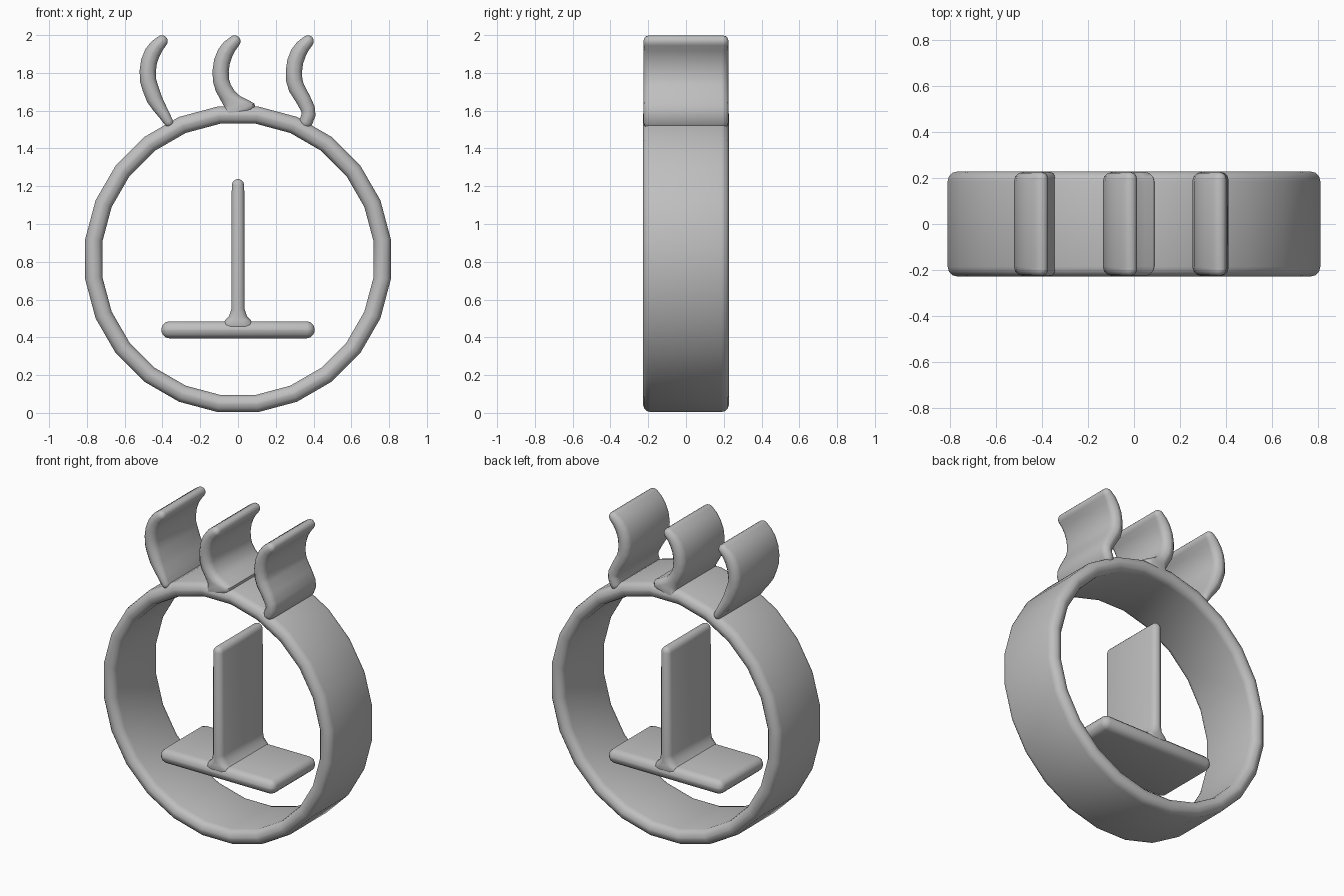
import bpy, bmesh
from math import sin, cos, pi, radians
from mathutils import Vector

cube = bpy.data.objects.get("Cube")
if cube:
    bpy.data.objects.remove(cube, do_unlink=True)

grey = bpy.data.materials.new("plain grey")
grey.use_nodes = True
grey.diffuse_color = (0.52, 0.52, 0.52, 1)
grey.node_tree.nodes["Principled BSDF"].inputs["Base Color"].default_value = grey.diffuse_color

DEPTH = 0.226   # half depth of every band
ROUND = 0.045   # edge rounding


def section(bm, centre, normal, half, depth):
    """Rounded rectangle of vertices across the band."""
    r = min(half, ROUND) * 0.95
    verts = []
    for k, (sx, sy) in enumerate([(1, 1), (-1, 1), (-1, -1), (1, -1)]):
        for j in range(4):
            a = (k + j / 3) * pi / 2
            n = sx * (half - r) + r * cos(a)
            y = sy * (depth - r) + r * sin(a)
            verts.append(bm.verts.new((centre.x + normal.x * n, y, centre.y + normal.y * n)))
    return verts


def band(name, stations, closed=False, depth=DEPTH):
    """Sweep a rounded section along (x, z, half thickness) stations."""
    pts = [Vector(s[:2]) for s in stations]
    count = len(pts)
    rows = []
    for i, s in enumerate(stations):
        before = pts[i - 1] if closed or i else pts[0]
        after = pts[(i + 1) % count] if closed or i < count - 1 else pts[-1]
        rows.append((pts[i], (after - before).normalized(), s[2], depth))
    if not closed:
        # rounded ends
        for end, sign in ((0, -1), (-1, 1)):
            p, d, half, dep = rows[end]
            r = min(half, 0.04)
            for angle in (30, 60, 82):
                a = radians(angle)
                shrink = r * (1 - cos(a))
                row = (p + d * sign * r * sin(a), d, half - shrink, dep - shrink)
                if sign < 0:
                    rows.insert(0, row)
                else:
                    rows.append(row)
    bm = bmesh.new()
    rings = [section(bm, p, Vector((-d.y, d.x)), h, dep) for p, d, h, dep in rows]
    pairs = list(zip(rings, rings[1:]))
    if closed:
        pairs.append((rings[-1], rings[0]))
    else:
        bm.faces.new(rings[0])
        bm.faces.new(rings[-1])
    for a, b in pairs:
        for j in range(len(a)):
            k = (j + 1) % len(a)
            bm.faces.new((a[j], a[k], b[k], b[j]))
    bmesh.ops.recalc_face_normals(bm, faces=bm.faces)
    mesh = bpy.data.meshes.new(name)
    bm.to_mesh(mesh)
    bm.free()
    mesh.materials.append(grey)
    obj = bpy.data.objects.new(name, mesh)
    bpy.context.collection.objects.link(obj)
    bpy.ops.object.select_all(action='DESELECT')
    obj.select_set(True)
    bpy.context.view_layer.objects.active = obj
    bpy.ops.object.shade_smooth_by_angle(angle=radians(35))
    return obj


# Round outer band, with a flat facet at the bottom
SIDES = 24
RADIUS = 0.77
angles = [(i + 0.5) * 2 * pi / SIDES for i in range(SIDES)]
band("outer_ring", [(RADIUS * cos(a), 0.813 + RADIUS * sin(a), 0.046) for a in angles],
     closed=True, depth=0.228)

# Upright blade flaring into a flat crossbar
band("crossbar", [(-0.365, 0.44, 0.045), (0, 0.44, 0.045), (0.365, 0.44, 0.045)])
band("upright", [(0, 0.465, 0.085), (0, 0.49, 0.068), (0, 0.51, 0.048),
                 (0, 0.55, 0.035), (0, 1.205, 0.033)], depth=0.224)

# Three curled plumes share the upper curve and differ at the root
CURL = [(-0.078, 1.72, 0.043), (-0.09, 1.76, 0.043), (-0.092, 1.81, 0.043),
        (-0.085, 1.86, 0.043), (-0.068, 1.905, 0.042), (-0.045, 1.94, 0.038),
        (-0.018, 1.967, 0.032)]
ROOTS = {
    "left": (0.388, [(0.36, 1.54, 0.035), (0.374, 1.58, 0.037),
                     (0.37, 1.61, 0.038), (0.345, 1.66, 0.04)]),
    "middle": (0, [(-0.005, 1.6, 0.1), (-0.015, 1.625, 0.072),
                   (-0.032, 1.65, 0.05), (-0.055, 1.68, 0.044)]),
    "right": (-0.386, [(-0.368, 1.54, 0.025), (-0.392, 1.58, 0.03),
                       (-0.418, 1.62, 0.036), (-0.442, 1.66, 0.041)]),
}
for side, (shift, root) in ROOTS.items():
    band(side + "_plume", root + [(x + shift, z, t) for x, z, t in CURL])
